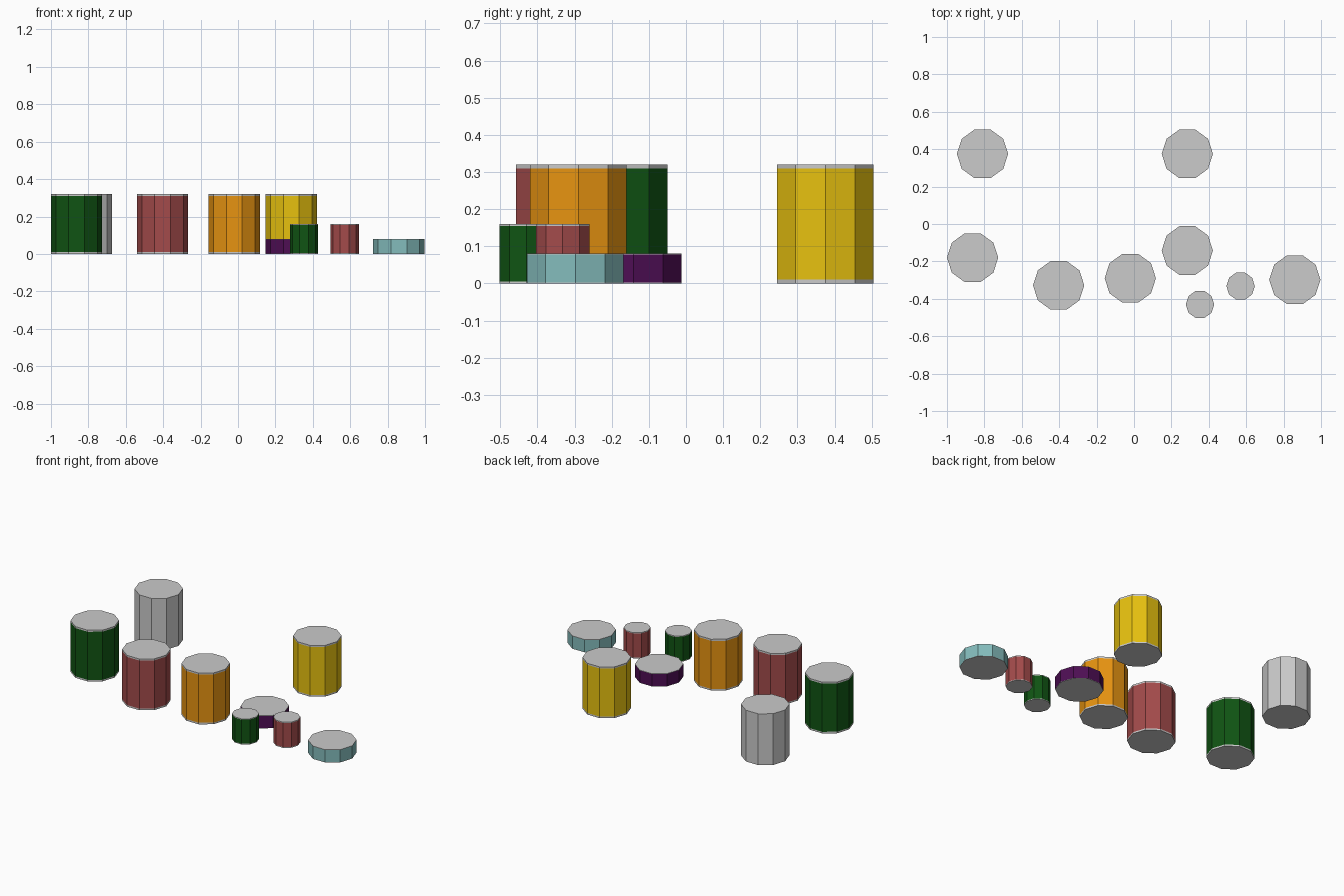
import bpy
import bmesh
from math import cos, sin, tau

cube = bpy.data.objects.get("Cube")
if cube:
    bpy.data.objects.remove(cube, do_unlink=True)


def linear(c):
    c /= 255
    return c / 12.92 if c <= 0.04045 else ((c + 0.055) / 1.055) ** 2.4


def material(name, *rgb):
    mat = bpy.data.materials.new(name)
    mat.use_nodes = True
    colour = [linear(c) for c in rgb] + [1]
    mat.diffuse_color = colour
    mat.node_tree.nodes["Principled BSDF"].inputs["Base Color"].default_value = colour
    return mat


metal = material("bare_metal", 203, 203, 203)
green = material("dark_green", 16, 84, 19)
red = material("dull_red", 163, 75, 75)
orange = material("orange", 239, 153, 18)
yellow = material("yellow", 239, 200, 16)
purple = material("purple", 78, 14, 84)
teal = material("pale_teal", 132, 188, 188)

SIDES = 10


def can(name, label, x, y, radius, height):
    """Ten-sided can: coloured wall between thin metal rims, metal lids."""
    bm = bmesh.new()
    rim = height / 32
    rings = []
    for z in (0, rim, height - rim, height):
        rings.append([bm.verts.new((radius * cos(tau * i / SIDES),
                                    radius * sin(tau * i / SIDES), z))
                      for i in range(SIDES)])
    # lids
    bm.faces.new(rings[0][::-1])
    bm.faces.new(rings[-1])
    # bottom rim, label wall, top rim
    for level, (low, high) in enumerate(zip(rings, rings[1:])):
        for i in range(SIDES):
            j = (i + 1) % SIDES
            face = bm.faces.new((low[i], low[j], high[j], high[i]))
            face.material_index = 1 if level == 1 else 0
    mesh = bpy.data.meshes.new(name)
    bm.to_mesh(mesh)
    bm.free()
    mesh.materials.append(metal)
    mesh.materials.append(label)
    obj = bpy.data.objects.new(name, mesh)
    obj.location = (x, y, 0)
    bpy.context.collection.objects.link(obj)


BIG, SMALL = 0.137, 0.076

# tall cans
can("tall_can_plain", metal, -0.81, 0.375, BIG, 0.32)
can("tall_can_yellow", yellow, 0.285, 0.375, BIG, 0.32)
can("tall_can_green", green, -0.863, -0.18, BIG, 0.32)
can("tall_can_red", red, -0.403, -0.328, BIG, 0.32)
can("tall_can_orange", orange, -0.02, -0.29, BIG, 0.32)

# flat tins
can("flat_tin_purple", purple, 0.285, -0.142, BIG, 0.08)
can("flat_tin_teal", teal, 0.86, -0.298, BIG, 0.08)

# small cans
can("small_can_green", green, 0.353, -0.43, SMALL, 0.16)
can("small_can_red", red, 0.57, -0.332, SMALL, 0.16)
